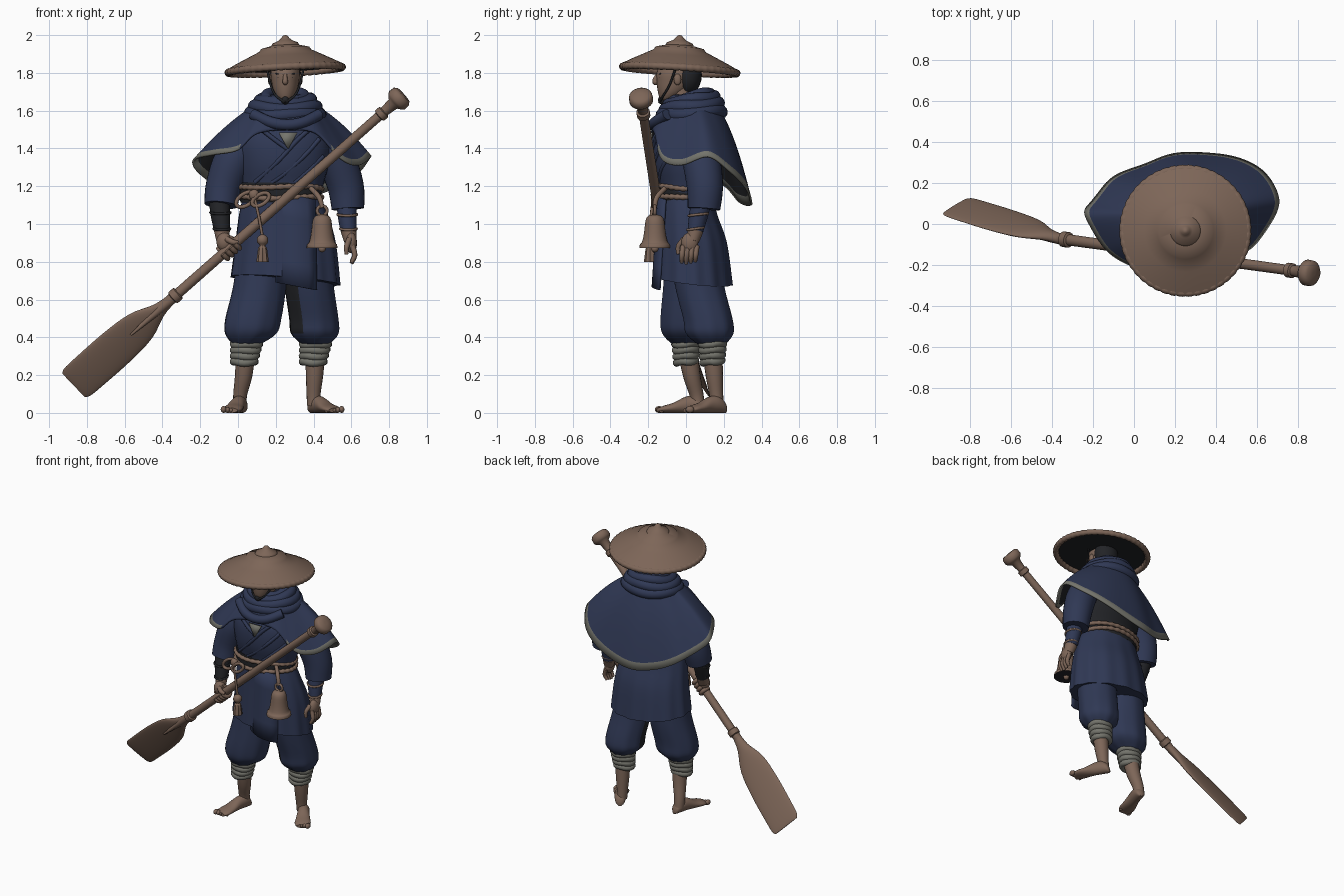
import bpy, bmesh, math
from mathutils import Vector as V

def material(name, c):
    m = bpy.data.materials.new(name)
    m.diffuse_color = (*c, 1)
    return m

BROWN = material("warm_brown", (0.205, 0.132, 0.097))
NAVY = material("navy_cloth", (0.029, 0.040, 0.090))
GREY = material("grey_cloth", (0.175, 0.175, 0.150))
DARK = material("near_black", (0.016, 0.017, 0.020))

def spline(pts, k, closed=False):
    """Catmull-Rom through tuples of any length."""
    n, out = len(pts), []
    g = (lambda j: pts[j % n]) if closed else (lambda j: pts[max(0, min(n - 1, j))])
    for i in range(n if closed else n - 1):
        for s in range(k):
            t = s / k
            out.append(tuple(.5 * (2*b + (c-a)*t + (2*a-5*b+4*c-d)*t*t + (3*b-a-3*c+d)*t**3)
                             for a, b, c, d in zip(g(i-1), g(i), g(i+1), g(i+2))))
    return out if closed else out + [tuple(pts[-1])]

def finish(name, me, mats):
    for m in mats:
        me.materials.append(m)
    me.shade_smooth()
    me.set_sharp_from_angle(angle=math.radians(50))
    ob = bpy.data.objects.new(name, me)
    bpy.context.collection.objects.link(ob)
    return ob

def grid(name, rows, mats, wrap=True, loop=False, caps=True, recalc=True):
    n, m = len(rows[0]), len(rows)
    faces = []
    for i in range(m if loop else m - 1):
        for j in range(n if wrap else n - 1):
            a, b, c = i * n, ((i + 1) % m) * n, (j + 1) % n
            faces.append((a + j, b + j, b + c, a + c))
    if caps and not loop:
        faces += [tuple(range(n)), tuple(range((m-1)*n, m*n))]
    me = bpy.data.meshes.new(name)
    me.from_pydata([tuple(p) for r in rows for p in r], [], faces)
    if recalc:
        bm = bmesh.new()
        bm.from_mesh(me)
        bmesh.ops.recalc_face_normals(bm, faces=bm.faces)
        bm.to_mesh(me)
        bm.free()
    return finish(name, me, mats)

def loft(name, rings, mat, n=32, k=4, wave=(0, 0)):
    """Rings are centre + two half-axis vectors; wave folds grow towards the end."""
    R = spline(rings, k) if k > 1 else rings
    rows = []
    for i, r in enumerate(R):
        c, A, B, row = V(r[:3]), V(r[3:6]), V(r[6:9]), []
        for j in range(n):
            t = 2 * math.pi * j / n
            f = 1 + wave[1] * (i / len(R)) * math.sin(wave[0] * t + 1)
            row.append(c + (A * math.cos(t) + B * math.sin(t)) * f)
        rows.append(row)
    return grid(name, rows, [mat])

def ring(x, y, z, rx, ry=None, tx=0, ty=0):
    return (x, y, z, rx, 0, tx, 0, ry or rx, ty)

def tube(name, pts, mat, n=12, k=4, closed=False):
    P = spline(pts, k, closed) if k > 1 else pts
    m, rows, b = len(P), [], None
    for i, p in enumerate(P):
        q0 = P[i-1] if closed or i else P[0]
        q1 = P[(i+1) % m] if closed or i < m - 1 else P[-1]
        t = (V(q1[:3]) - V(q0[:3])).normalized()
        b = t.orthogonal() if b is None else b - t * b.dot(t)
        b.normalize()
        c = t.cross(b)
        rows.append([V(p[:3]) + (b * math.cos(a) + c * math.sin(a)) * p[3]
                     for a in (2 * math.pi * j / n for j in range(n))])
    return grid(name, rows, [mat], loop=closed)

def ball(name, c, r, mat, n=16):
    return loft(name, [ring(c[0], c[1], c[2] + r[2]*math.sin(a), r[0]*math.cos(a), r[1]*math.cos(a))
                       for a in (math.radians(-89 + 178*i/10) for i in range(11))], mat, n, 1)

def paint(ob, mat, rule):
    ob.data.materials.append(mat)
    for p in ob.data.polygons:
        if rule(p.center, p.normal):
            p.material_index = len(ob.data.materials) - 1

def oval(cx, cy, cz, rx, ry, r, tilt=0, wob=0, ph=0, n=24):
    return [(cx + rx*math.cos(a), cy + ry*math.sin(a), cz + tilt*math.sin(a) + wob*math.sin(3*a + ph), r)
            for a in (2*math.pi*i/n for i in range(n))]

# Conical straw hat with stepped crown, slightly tilted, dark lining
HX, HY = 0.25, -0.033
def hat_ring(r, z):
    return ring(HX, HY, z, r, r, .05*r, -.06*r)
loft("hat", [hat_ring(*p) for p in ((.003, 2.0), (.012, 1.997), (.022, 1.984), (.035, 1.972), (.068, 1.958),
     (.074, 1.945), (.128, 1.932), (.138, 1.917), (.20, 1.887), (.26, 1.858), (.308, 1.832))], BROWN, 48, 1)
loft("hat_lining", [hat_ring(*p) for p in ((.305, 1.826), (.29, 1.822), (.2, 1.862), (.1, 1.90), (.01, 1.92))], DARK, 48, 1)
tube("hat_rim", [(HX + .302*math.cos(a), HY + .302*math.sin(a), 1.816 + .302*(.05*math.cos(a) - .06*math.sin(a)),
     .020 if i % 3 else .017) for i, a in enumerate(2*math.pi*i/144 for i in range(144))], BROWN, 10, 1, True)

# Head, face and hair
loft("head", [ring(.25, -.10, 1.652, .02, .02), ring(.25, -.098, 1.665, .038, .04), ring(.25, -.075, 1.70, .06, .074),
     ring(.25, -.055, 1.75, .073, .10), ring(.25, -.045, 1.81, .077, .108), ring(.25, -.04, 1.88, .05, .07)], BROWN, 24)
tube("neck", [(.25, .0, 1.52, .06), (.25, -.03, 1.72, .055)], BROWN)
tube("nose", [(.25, -.15, 1.79, .010), (.25, -.163, 1.765, .013), (.25, -.162, 1.75, .015), (.25, -.15, 1.742, .008)], BROWN, 8)
ball("hair", (.25, .012, 1.79), (.084, .072, .105), DARK)
ball("beard", (.25, -.122, 1.658), (.022, .026, .026), DARK)
for s in (-1, 1):
    ball("ear", (.25 + s*.08, -.045, 1.765), (.012, .02, .03), BROWN)
    ball("eye", (.25 + s*.03, -.139, 1.775), (.012, .006, .004), DARK, 10)
    tube("eyebrow", [(.25 + s*.012, -.152, 1.79, .003), (.25 + s*.05, -.135, 1.796, .003)], DARK, 6)
    tube("chin_strap", [(.25 + s*.10, -.05, 1.84, .006), (.25 + s*.078, -.085, 1.74, .006),
         (.25 + s*.05, -.12, 1.68, .006), (.25, -.14, 1.645, .008)], DARK, 8)

# Torso, crossed lapels and undershirt
torso = loft("torso", [ring(.23, .0, 1.10, .2, .14), ring(.235, .0, 1.2, .215, .145), ring(.24, .005, 1.32, .24, .178),
     ring(.24, .01, 1.45, .245, .175), ring(.25, .02, 1.56, .17, .13), ring(.25, .02, 1.64, .08, .08)], NAVY)
paint(torso, DARK, lambda c, n: n.y > .25 and c.z > 1.2)
def on_chest(x, z, r):
    d = .178 - max(0, 1.34 - z) * .24
    return (x, .005 - d * math.sqrt(max(0, 1 - ((x - .24)/.245)**2)) + .003, z, r)
for path in (((.40, 1.52), (.31, 1.44), (.21, 1.33), (.09, 1.22)), ((.10, 1.52), (.19, 1.45), (.265, 1.395)),
             ((.43, 1.45), (.35, 1.36), (.25, 1.27), (.18, 1.22)), ((.45, 1.36), (.38, 1.29), (.30, 1.22))):
    tube("lapel_fold", [on_chest(x, z, .012) for x, z in path], NAVY)
grid("undershirt", [[(.215, -.184, 1.485), (.315, -.184, 1.485)], [(.262, -.190, 1.40), (.268, -.190, 1.40)]],
     [GREY], wrap=False, caps=False).modifiers.new("thick", "SOLIDIFY").thickness = .008

# Cape: neck ring blended to an uneven hem, grey border, dark lining
hem = [(.25, -.18, 1.50), (.42, -.17, 1.48), (.55, -.13, 1.345), (.65, -.03, 1.315), (.705, .12, 1.36), (.64, .25, 1.27),
       (.45, .34, 1.165), (.22, .345, 1.10), (.03, .29, 1.12), (-.12, .215, 1.20), (-.21, .11, 1.27), (-.238, .03, 1.345),
       (-.14, -.12, 1.37), (-.01, -.21, 1.395), (.10, -.19, 1.48)]
hem = spline(hem, 7, True)
rows = []
for f in (0, .1, .2, .3, .4, .5, .6, .7, .8, .87, .925, 1):
    row = []
    for j, h in enumerate(hem):
        a = math.atan2(h[1] - .03, h[0] - .25)
        p = V((.25 + .14*math.cos(a), .04 + .12*math.sin(a), 1.65)).lerp(V(h), f)
        out = V((math.cos(a), math.sin(a), 0))
        d = .008 * math.sin(math.pi*f) + .004 * f * math.sin(j * 2*math.pi*9/len(hem))
        p += out * d + V((0, 0, (.014 + .03 * max(0, math.sin(a))) * math.sin(math.pi*f)))
        row.append(p)
    rows.append(row)
cape = grid("cape", rows, [NAVY, DARK, GREY, GREY], caps=False, recalc=False)
for p in cape.data.polygons:
    if p.index >= 10 * len(hem) and not (p.center.y < -.1 and p.center.z > 1.42):
        p.material_index = 2
mod = cape.modifiers.new("lining", "SOLIDIFY")
mod.thickness, mod.material_offset = .012, 1

# Rolled cowl around the neck
for i, (rx, ry, z, r) in enumerate(((.10, .095, 1.672, .032), (.135, .12, 1.655, .034), (.162, .14, 1.622, .036),
                                    (.182, .155, 1.585, .036))):
    tube("cowl_fold", oval(.25, .03, z, rx, ry, r, .022 - .004*i, .005, i*1.7), NAVY, 14, 2, True)
tube("cowl_drape", [(.08, -.10, 1.58, .03), (.17, -.16, 1.54, .03), (.26, -.175, 1.525, .03), (.35, -.16, 1.54, .03),
     (.43, -.10, 1.58, .03)], NAVY)

# Robe skirt with overlapping front panel
loft("robe_skirt", [ring(.23, .0, 1.16, .20, .14), ring(.24, .01, 1.05, .235, .155), ring(.25, .03, .9, .265, .185),
     ring(.25, .04, .70, .288, .205, -.022, -.022)], NAVY, 72, 5, (13, .022))
rows = [[(.30 + .11*s + .02*(1.15 - z), -.142 - .01*math.cos(s*1.4) + .03*s*s - .065*(1.15 - z), z - .02*s)
         for s in (-1, -.6, -.2, .2, .6, 1)] for z in (1.15, 1.03, .91, .79, .67)]
grid("front_panel", rows, [NAVY], wrap=False, caps=False).modifiers.new("thick", "SOLIDIFY").thickness = .012

# Sash, rope belt, knot loops and tassel
loft("sash", [ring(.225, .0, 1.115, .212, .149), ring(.225, .0, 1.165, .218, .152), ring(.225, .0, 1.22, .216, .150)], DARK)
for z, t in ((1.145, .006), (1.19, -.008)):
    tube("rope_belt", [(p[0], p[1], p[2], .016 if i % 2 else .012) for i, p in
         enumerate(oval(.225, 0, z, .218, .153, 0, t, .004, z*9, 60))], BROWN, 8, 2, True)
for cx, rx, rz in ((.04, .05, .035), (.12, .045, .03)):
    tube("knot_loop", [(cx + rx*math.cos(a), -.145 - .25*cx, 1.13 + rz*math.sin(a) + .4*rx*math.cos(a), .011)
         for a in (2*math.pi*i/10 for i in range(10))], BROWN, 8, 3, True)
ball("knot", (.085, -.165, 1.155), (.028, .022, .028), BROWN)
tube("tassel_cord", [(.085, -.17, 1.15, .008), (.11, -.185, 1.04, .008), (.13, -.19, .93, .008)], BROWN, 8)
loft("tassel", [ring(.13, -.19, z, r) for z, r in ((.945, .008), (.93, .026), (.905, .028), (.885, .014), (.87, .022),
     (.80, .03))], BROWN, 16, 3, (8, .12))

# Bell on a strap
bell = loft("bell", [ring(.445, -.165, z, r) for z, r in ((1.05, .008), (1.043, .035), (1.02, .049), (.98, .054), (.93, .061),
     (.90, .07), (.892, .079), (.872, .082))], BROWN, 32, 2)
paint(bell, DARK, lambda c, n: n.z < -.9)
ball("bell_clapper", (.445, -.165, .87), (.02, .02, .02), BROWN)
tube("bell_ring", [(.445 + .026*math.cos(a), -.165, 1.07 + .026*math.sin(a), .009)
     for a in (2*math.pi*i/12 for i in range(12))], BROWN, 8, 2, True)
tube("bell_strap", [(.385, -.11, 1.19, .013), (.43, -.155, 1.14, .014), (.445, -.166, 1.085, .012)], BROWN, 8)

# Legs: trousers, wrapped cuffs, shins and feet
def leg(trouser, cuff, shin, heel, toe):
    t = loft("trouser_leg", [ring(*p) for p in trouser], NAVY, 40, 4, (9, .03))
    if cuff[0] > .2:
        paint(t, DARK, lambda c, n: n.x < -.45 and n.y < .15 and c.z > .42)
    for i in range(4):
        tube("leg_wrap", oval(cuff[0] - .004*i, cuff[1], .365 - .031*i, .068 - .004*i, .058 - .003*i, .021, .004, .003, i),
             GREY, 10, 1, True)
    tube("shin", shin, BROWN, 16)
    h, d = V((*heel, 0)), V((*toe, 0)) - V((*heel, 0))
    w = d.normalized().cross(V((0, 0, 1)))
    loft("foot", [(*(h + d*s + V((0, 0, t/2))), *(w*hw), 0, 0, t/2) for s, hw, t in ((0, .012, .03), (.05, .03, .06),
         (.2, .038, .09), (.4, .04, .085), (.62, .048, .055), (.8, .053, .04), (.93, .04, .026))], BROWN, 20)
    side = 1 if cuff[0] > .2 else -1
    for i in range(5):
        p = h + d*(.95 - .03*i) + w * side * (-.036 + .0185*i)
        r = .018 - .002*i
        ball("toe", (p.x, p.y, r), (r*.85, r*1.3, r), BROWN, 10)
leg([(.14, .03, .95, .13), (.115, .02, .68, .14), (.08, .0, .50, .148, .135), (.066, .0, .42, .135, .125), (.045, .0, .365, .075)],
    (.045, .0), [(.04, .01, .32, .052), (.03, .03, .2, .046), (.012, .055, .1, .037), (.01, .065, .04, .035)], (.025, .105), (-.045, -.165))
leg([(.35, .03, .95, .13), (.375, .07, .68, .13), (.40, .115, .50, .13), (.405, .125, .42, .125), (.41, .135, .365, .075)],
    (.41, .14), [(.41, .14, .32, .052), (.405, .15, .2, .046), (.40, .16, .1, .037), (.40, .165, .04, .035)], (.385, .21), (.525, -.01))

# Arms: sleeves, bracers, wrists
for s, b, m in ((((.07, .03, 1.44, .09), (-.02, .01, 1.34, .105), (-.075, .0, 1.2, .096), (-.09, -.02, 1.10, .088)),
                 ((-.10, -.02, 1.13, .055), (-.093, -.045, 1.05, .052), (-.085, -.07, .965, .042), (-.08, -.085, .91, .034)), DARK),
                (((.45, .05, 1.44, .09), (.52, .08, 1.34, .10), (.57, .1, 1.2, .096), (.582, .095, 1.08, .086)),
                 ((.575, .08, 1.11, .053), (.578, .065, 1.04, .05), (.585, .05, .965, .042), (.595, .035, .91, .034)), NAVY)):
    tube("sleeve", s, NAVY, 28)
    tube("bracer", b[:3], m, 20)
    tube("wrist", b[2:], BROWN, 16)
    for x, y, z, r in b[1:3]:
        tube("bracer_cord", oval(x, y, z + .01, r + .001, r + .001, .007, .006), BROWN if m == NAVY else DARK, 8, 1, True)

# Hanging hand
ball("right_palm", (.60, .02, .90), (.03, .045, .055), BROWN)
for i in range(4):
    y = -.015 + .024*i
    tube("right_finger", [(.605, y, .885, .015), (.618, y - .006, .835, .014), (.60, y - .008, .79 + .006*abs(i-1), .010)], BROWN, 8)
tube("right_thumb", [(.59, -.01, .92, .016), (.575, -.04, .88, .014), (.575, -.04, .84, .010)], BROWN, 8)

# Paddle: turned shaft with knob and collars, flat blade
H = V((.85, -.238, 1.662))
u = V((-1.71, .235, -1.507)).normalized()
tube("paddle_shaft", [(*(H + u*s), r) for s, r in ((-.036, .01), (-.034, .048), (-.02, .062), (.012, .064), (.026, .052), (.04, .033),
     (.10, .026), (.105, .036), (.135, .036), (.14, .025), (1.56, .027), (1.565, .038), (1.60, .038), (1.605, .029),
     (1.68, .024), (1.76, .016), (1.9, .006))], BROWN, 20, 1)
w = V((-.12, -.09, .17))
w = (w - u * w.dot(u)).normalized()
nrm = u.cross(w)
loft("paddle_blade", [(*(H + u*s + V((0, .09*(s - 1.62)/.69, 0))), *(w*hw), *(nrm*t)) for s, hw, t in ((1.61, .027, .025),
     (1.70, .042, .024), (1.83, .095, .02), (2.0, .112, .016), (2.2, .112, .013), (2.28, .108, .010), (2.305, .092, .006))], BROWN, 32)

# Gripping hand
for i in range(4):
    c = H + u*(1.16 + .028*i)
    tube("left_finger", [(*(c + (w*math.cos(a) + nrm*math.sin(a))*.036), .014) for a in (.3 + .8*k for k in range(7))], BROWN, 8, 2)
ball("left_palm", (-.072, -.105, .905), (.042, .036, .05), BROWN)
tube("left_thumb", [(-.06, -.13, .92, .016), (-.03, -.15, .905, .015), (.0, -.15, .90, .011)], BROWN, 8)
